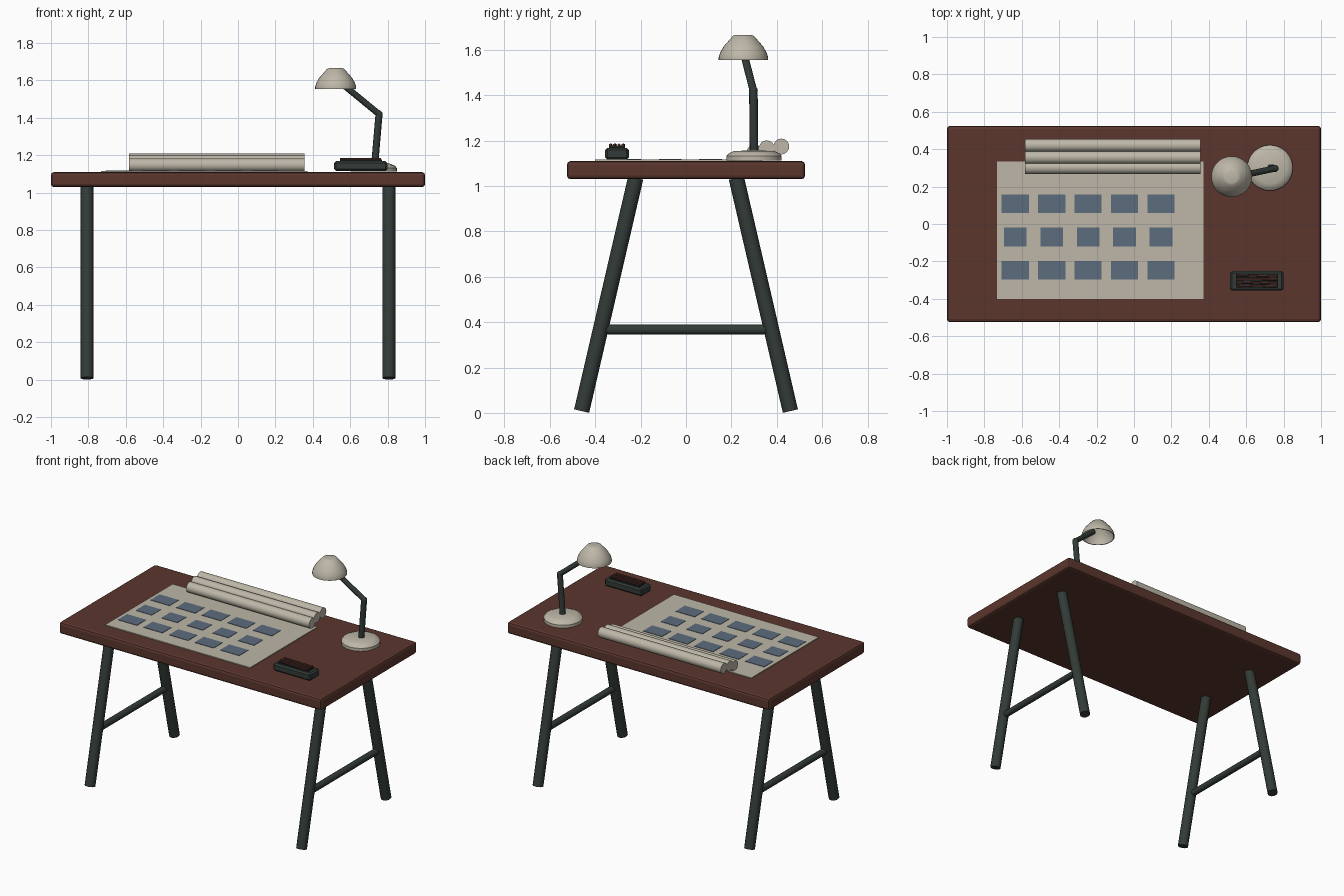
import bpy
import random
from mathutils import Vector

random.seed(4)
scene = bpy.context.scene
if "Cube" in scene.objects:
    bpy.data.objects.remove(scene.objects["Cube"], do_unlink=True)


def material(name, rgb):
    mat = bpy.data.materials.new(name)
    mat.use_nodes = True
    mat.diffuse_color = (*rgb, 1)
    bsdf = mat.node_tree.nodes["Principled BSDF"]
    bsdf.inputs["Base Color"].default_value = (*rgb, 1)
    bsdf.inputs["Roughness"].default_value = 0.7
    return mat


wood = material("red brown wood", (0.105, 0.037, 0.027))
metal = material("dark green metal", (0.032, 0.044, 0.038))
cream = material("cream", (0.51, 0.475, 0.39))
blue = material("slate blue", (0.107, 0.15, 0.205))
black = material("near black", (0.012, 0.014, 0.013))


def finish(obj, name, mat, smooth=False):
    obj.name = name
    obj.data.materials.append(mat)
    if smooth:
        bpy.ops.object.shade_smooth_by_angle(angle=0.6)
    return obj


def box(name, centre, size, mat, bevel=0.0, segments=1):
    bpy.ops.mesh.primitive_cube_add(size=1, location=centre)
    obj = bpy.context.object
    obj.scale = size
    bpy.ops.object.transform_apply(location=False, rotation=False, scale=True)
    if bevel:
        mod = obj.modifiers.new("edge bevel", 'BEVEL')
        mod.width = bevel
        mod.segments = segments
    return finish(obj, name, mat)


def rod(name, start, end, radius, mat, sides=12):
    start, end = Vector(start), Vector(end)
    axis = end - start
    bpy.ops.mesh.primitive_cylinder_add(
        vertices=sides, radius=radius, depth=axis.length, location=(start + end) / 2)
    obj = bpy.context.object
    obj.rotation_euler = axis.to_track_quat('Z', 'Y').to_euler()
    return finish(obj, name, mat, smooth=True)


def lathe(name, centre, profile, mat, sides=32):
    """Spin (radius, height) rings around a vertical axis, closing zero radii."""
    verts, faces = [], []
    mesh = bpy.data.meshes.new(name)
    obj = bpy.data.objects.new(name, mesh)
    scene.collection.objects.link(obj)
    for r, z in profile:
        verts.append((r, 0, z))
    edges = [(i, i + 1) for i in range(len(profile) - 1)]
    mesh.from_pydata(verts, edges, faces)
    obj.location = centre
    mod = obj.modifiers.new("spin", 'SCREW')
    mod.steps = mod.render_steps = sides
    mod.use_merge_vertices = True
    mod.use_normal_calculate = True
    bpy.ops.object.select_all(action='DESELECT')
    obj.select_set(True)
    bpy.context.view_layer.objects.active = obj
    bpy.ops.object.convert(target='MESH')
    return finish(bpy.context.object, name, mat, smooth=True)


# Table top
TOP = 1.11
box("table_top", (0, 0, 1.07), (2, 1.05, 0.08), wood, 0.016, 2)

# Splayed legs and stretchers
for side, x in (("left", 0.807), ("right", -0.807)):
    for end, s in (("front", -1), ("back", 1)):
        rod(f"{end}_{side}_leg", (x, s * 0.46, 0.008), (x, s * 0.222, 1.035), 0.034, metal)
    rod(f"{side}_stretcher", (x, -0.375, 0.367), (x, 0.375, 0.367), 0.022, metal)

# Drawing sheet with rows of printed panels
box("drawing_sheet", (-0.18, -0.033, TOP + 0.003), (1.105, 0.735, 0.006), cream)
for row, (y, width) in enumerate(((0.108, 0.145), (-0.07, 0.122), (-0.248, 0.145))):
    for col in range(5):
        box(f"panel_{row}_{col}", (-0.635 + 0.195 * col, y, TOP + 0.007),
            (width, 0.1, 0.003), blue)

# Rolled sheets
for i, (y, z) in enumerate(((0.302, 1.148), (0.356, 1.166), (0.42, 1.174))):
    rod(f"paper_roll_{i}", (-0.583, y, z), (0.355, y, z), 0.035, cream, 16)

# Desk lamp
lathe("lamp_base", (0.727, 0.3, TOP),
      ((0, 0.002), (0.122, 0.002), (0.122, 0.022), (0.112, 0.034), (0.085, 0.045), (0, 0.046)),
      cream)
elbow = (0.754, 0.297, 1.42)
rod("lamp_lower_arm", (0.73, 0.3, 1.14), elbow, 0.019, metal)
rod("lamp_upper_arm", elbow, (0.565, 0.257, 1.575), 0.017, metal)
bpy.ops.mesh.primitive_uv_sphere_add(segments=12, ring_count=8, radius=0.0195, location=elbow)
finish(bpy.context.object, "lamp_elbow", metal, True)
lathe("lamp_shade", (0.522, 0.253, 1.555),
      ((0, 0.104), (0.042, 0.1), (0.08, 0.06), (0.098, 0.025), (0.104, 0), (0.109, 0),
       (0.109, 0.012), (0.103, 0.032), (0.087, 0.06), (0.046, 0.107), (0.034, 0.111), (0, 0.111)),
      cream)

# Pen tray with thin uneven strips resting on it
box("tray", (0.657, -0.304, 1.142), (0.285, 0.105, 0.052), metal, 0.01)
box("tray_inset", (0.657, -0.304, 1.173), (0.225, 0.07, 0.01), black)
for i in range(4):
    y = -0.332 + i * 0.0185
    tilt = random.uniform(-0.004, 0.004)
    rod(f"tray_strip_{i}", (0.545, y - tilt, 1.181), (0.765, y + tilt, 1.181), 0.0055, wood, 8)
